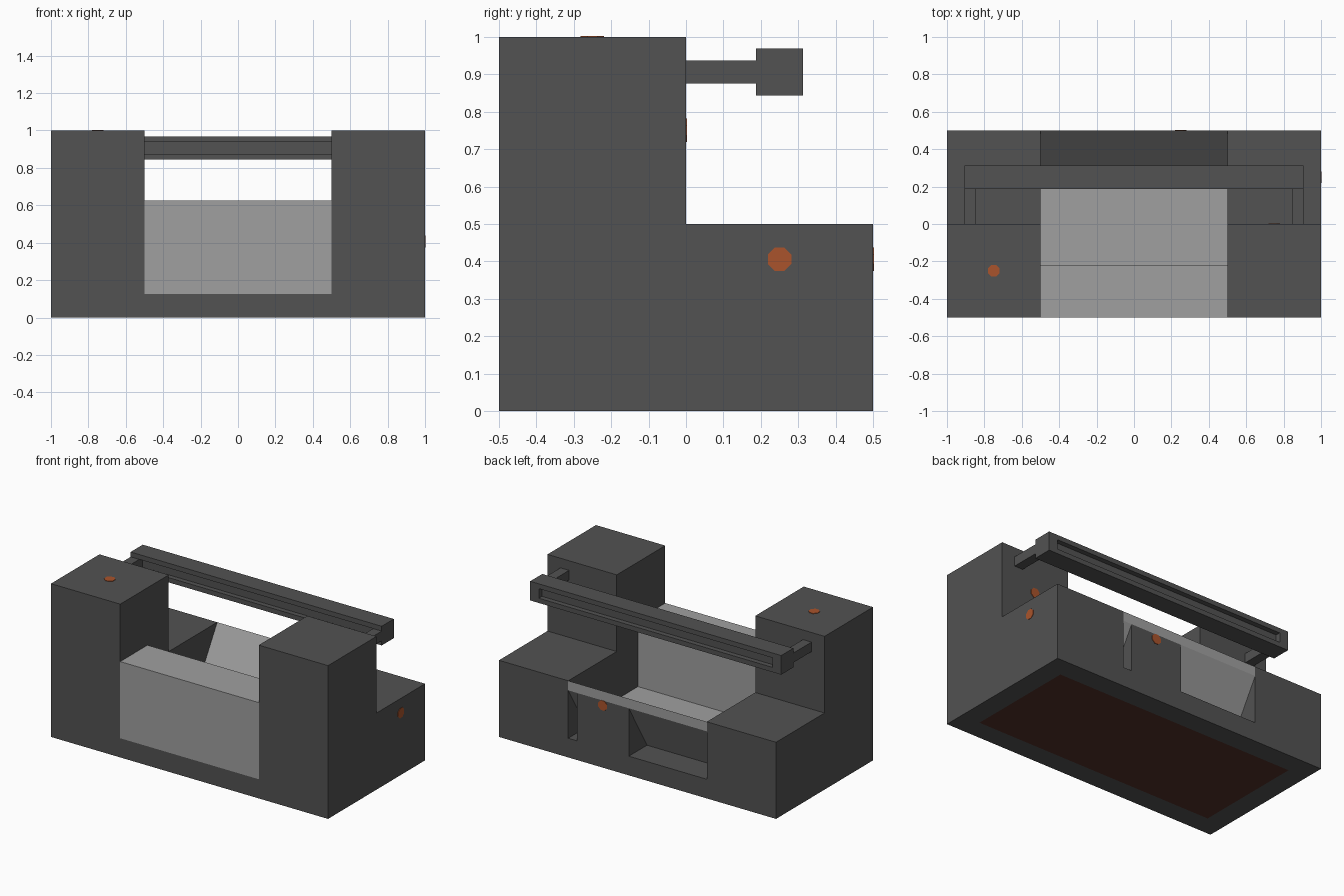
import bpy, bmesh, math
from mathutils import Matrix, Vector

cube = bpy.data.objects.get("Cube")
if cube:
    bpy.data.objects.remove(cube, do_unlink=True)


def material(name, rgb):
    m = bpy.data.materials.new(name)
    m.use_nodes = True
    m.diffuse_color = (*rgb, 1)
    m.node_tree.nodes["Principled BSDF"].inputs["Base Color"].default_value = (*rgb, 1)
    return m


DARK = material("dark grey", (0.084, 0.084, 0.084))
LIGHT = material("light grey", (0.35, 0.35, 0.35))
ORANGE = material("burnt orange", (0.40, 0.088, 0.025))
BROWN = material("dark rust", (0.085, 0.03, 0.02))


def finish(bm, name, *mats):
    bmesh.ops.recalc_face_normals(bm, faces=bm.faces)
    mesh = bpy.data.meshes.new(name)
    bm.to_mesh(mesh)
    bm.free()
    for m in mats:
        mesh.materials.append(m)
    obj = bpy.data.objects.new(name, mesh)
    bpy.context.collection.objects.link(obj)
    return obj


def extrude_x(profile, x0, x1):
    """Extrude a (y, z) profile from x0 to x1."""
    bm = bmesh.new()
    face = bm.faces.new([bm.verts.new((x0, y, z)) for y, z in profile])
    moved = bmesh.ops.extrude_face_region(bm, geom=[face])["geom"]
    verts = [v for v in moved if isinstance(v, bmesh.types.BMVert)]
    bmesh.ops.translate(bm, verts=verts, vec=(x1 - x0, 0, 0))
    bmesh.ops.recalc_face_normals(bm, faces=bm.faces)
    return bm


def box(y0, y1, z0, z1, x0, x1):
    return extrude_x([(y0, z0), (y1, z0), (y1, z1), (y0, z1)], x0, x1)


# Stepped body, with a rust panel inset in its underside
bm = extrude_x([(-0.5, 0), (0.5, 0), (0.5, 0.5), (0, 0.5), (0, 1), (-0.5, 1)], -1, 1)
bottom = [f for f in bm.faces if f.normal.z < -0.9]
bmesh.ops.inset_region(bm, faces=bottom, thickness=0.19)
for f in bottom:
    f.material_index = 1
body = finish(bm, "body", DARK, BROWN)

# Central bay cut through the body, leaving two towers and the base
cutter = finish(box(-0.7, 0.7, 0.125, 1.3, -0.5, 0.5), "bay_cutter", DARK)
cutter.hide_render = True
mod = body.modifiers.new("bay", "BOOLEAN")
mod.operation = "DIFFERENCE"
mod.solver = "EXACT"
mod.object = cutter
bpy.context.view_layer.objects.active = body
bpy.ops.object.modifier_apply(modifier=mod.name)
bpy.data.objects.remove(cutter, do_unlink=True)

# Front panel, floor and sloped back of the tray in one bent section
finish(extrude_x([(-0.5, 0.125), (0.3125, 0.125), (0.5, 0.4375), (0.5, 0.5),
                  (0.3125, 0.1875), (-0.219, 0.1875), (-0.219, 0.625),
                  (-0.5, 0.625)], -0.5, 0.5), "tray", LIGHT)

# Wedge supporting the slope at the back
finish(extrude_x([(0.5, 0.125), (0.5, 0.4375), (0.3125, 0.125)], 0.0625, 0.4375),
       "back_support", DARK)

# Rail with a slot along its front and back, closed at both ends
finish(extrude_x([(0.1875, 0.844), (0.3125, 0.844), (0.3125, 0.875), (0.28, 0.875),
                  (0.28, 0.9375), (0.3125, 0.9375), (0.3125, 0.969), (0.1875, 0.969),
                  (0.1875, 0.9375), (0.22, 0.9375), (0.22, 0.875), (0.1875, 0.875)],
                 -0.844, 0.844), "rail", DARK)
for side, s in (("left", 1), ("right", -1)):
    finish(box(0.1875, 0.3125, 0.844, 0.969, s * 0.844, s * 0.906), side + "_rail_end", DARK)
    finish(box(0, 0.1875, 0.875, 0.9375, s * 0.844, s * 0.906), side + "_rail_arm", DARK)


# Thin eight-sided port markers
def port(name, location, normal):
    bm = bmesh.new()
    turn = Vector(normal).to_track_quat("Z", "Y").to_matrix().to_4x4()
    bmesh.ops.create_cone(bm, cap_ends=True, segments=8, radius1=0.034, radius2=0.034,
                          depth=0.006,
                          matrix=Matrix.Translation(location) @ turn
                          @ Matrix.Rotation(math.pi / 8, 4, "Z"))
    finish(bm, name, ORANGE)


port("left_side_port", (1, 0.25, 0.406), (1, 0, 0))
port("top_port", (-0.75, -0.25, 1), (0, 0, 1))
port("back_port", (0.25, 0.5, 0.406), (0, 1, 0))
port("tower_back_port", (0.75, 0, 0.75), (0, 1, 0))
